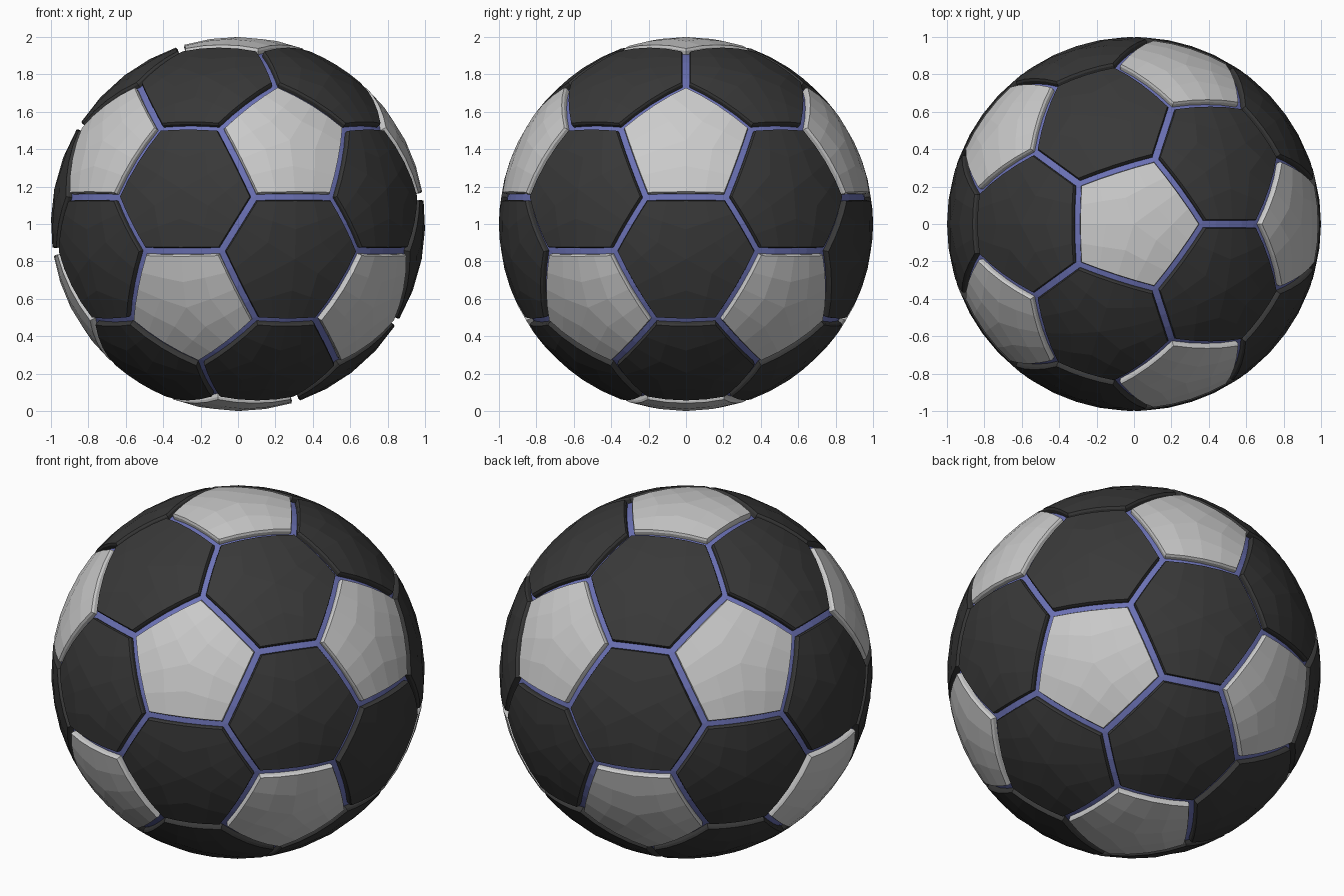
import bpy, bmesh
from math import sin, cos, pi, atan2, sqrt
from mathutils import Vector
from itertools import combinations

if "Cube" in bpy.data.objects:
    bpy.data.objects.remove(bpy.data.objects["Cube"])

TRUNC = 0.36            # how far along each icosahedron edge the seam corner lies
CUT = 2                 # subdivision of each panel sector
R_TOP, R_SHOULDER, R_FLOOR = 1.0, 0.988, 0.967
W_TOP, W_WALL = 0.024, 0.018
LIFT = Vector((0, 0, 1))

# icosahedron directions, one at each pole
h, r = 1 / sqrt(5), 2 / sqrt(5)
ico = [Vector((0, 0, 1)), Vector((0, 0, -1))]
for k in range(5):
    a = 2 * pi * k / 5
    ico.append(Vector((r * cos(a), r * sin(a), h)))
    ico.append(Vector((r * cos(a + pi / 5), r * sin(a + pi / 5), -h)))


def near(a, b):
    return abs(a.dot(b) - h) < 0.01


def corner(a, b):
    return a.lerp(b, TRUNC).normalized()


def ordered(center, pts):
    u = center.orthogonal().normalized()
    v = center.cross(u)
    return sorted(pts, key=lambda p: atan2(p.dot(v), p.dot(u)))


def inset_corners(c, w):
    n = len(c)
    nor = [c[i].cross(c[(i + 1) % n]).normalized() for i in range(n)]
    return [(c[i] + w * (nor[i - 1] + nor[i]) / (1 + nor[i - 1].dot(nor[i]))).normalized()
            for i in range(n)]


def ring(c, w):
    """Directions around an inset outline, 2*CUT segments per edge."""
    p = inset_corners(c, w)
    s = 2 * CUT
    return [p[i].lerp(p[(i + 1) % len(p)], k / s).normalized()
            for i in range(len(p)) for k in range(s)]


def quad(bm, pts):
    bm.faces.new([bm.verts.new(p + LIFT) for p in pts])


def band(bm, inner, r1, outer, r2):
    for i in range(len(inner)):
        j = (i + 1) % len(inner)
        quad(bm, [inner[i] * r1, outer[i] * r2, outer[j] * r2, inner[j] * r1])


def dome(bm, center, c, w):
    """Curved panel top made of one quad grid per corner."""
    p = inset_corners(c, w)
    n = len(p)
    for i in range(n):
        before = (p[i - 1] + p[i]) / 2
        after = (p[i] + p[(i + 1) % n]) / 2
        mid = sum(p, Vector()) / n

        def at(s, t):
            lo = mid.lerp(before, s / CUT)
            hi = after.lerp(p[i], s / CUT)
            return lo.lerp(hi, t / CUT).normalized() * R_TOP
        for s in range(CUT):
            for t in range(CUT):
                quad(bm, [at(s, t), at(s + 1, t), at(s + 1, t + 1), at(s, t + 1)])


def finish(bm, name, color):
    bmesh.ops.remove_doubles(bm, verts=bm.verts, dist=0.0005)
    me = bpy.data.meshes.new(name)
    bm.to_mesh(me)
    bm.free()
    ob = bpy.data.objects.new(name, me)
    bpy.context.collection.objects.link(ob)
    if color:
        mat = bpy.data.materials.new(name)
        mat.diffuse_color = (*color, 1)
        mat.use_nodes = True
        mat.node_tree.nodes["Principled BSDF"].inputs["Base Color"].default_value = mat.diffuse_color
        me.materials.append(mat)


# panel outlines
pentagons = [(a, [corner(a, b) for b in ico if near(a, b)]) for a in ico]
hexagons = []
for a, b, c in combinations(ico, 3):
    if near(a, b) and near(b, c) and near(a, c):
        pts = [corner(p, q) for p, q in ((a, b), (b, a), (b, c), (c, b), (c, a), (a, c))]
        hexagons.append(((a + b + c).normalized(), pts))

# raised panels with shoulder and wall, and the sunken seam strips between them
seams = bmesh.new()
for name, group, color in (("light_pentagon_panels", pentagons, None),
                           ("dark_hexagon_panels", hexagons, (0.04, 0.04, 0.04))):
    bm = bmesh.new()
    for center, pts in group:
        c = ordered(center, pts)
        top, wall, edge = ring(c, W_TOP), ring(c, W_WALL), ring(c, 0)
        dome(bm, center, c, W_TOP)
        band(bm, top, R_TOP, wall, R_SHOULDER)
        band(bm, wall, R_SHOULDER, wall, R_FLOOR)
        band(seams, wall, R_FLOOR, edge, R_FLOOR)
    finish(bm, name, color)
finish(seams, "blue_seams", (0.15, 0.17, 0.47))
